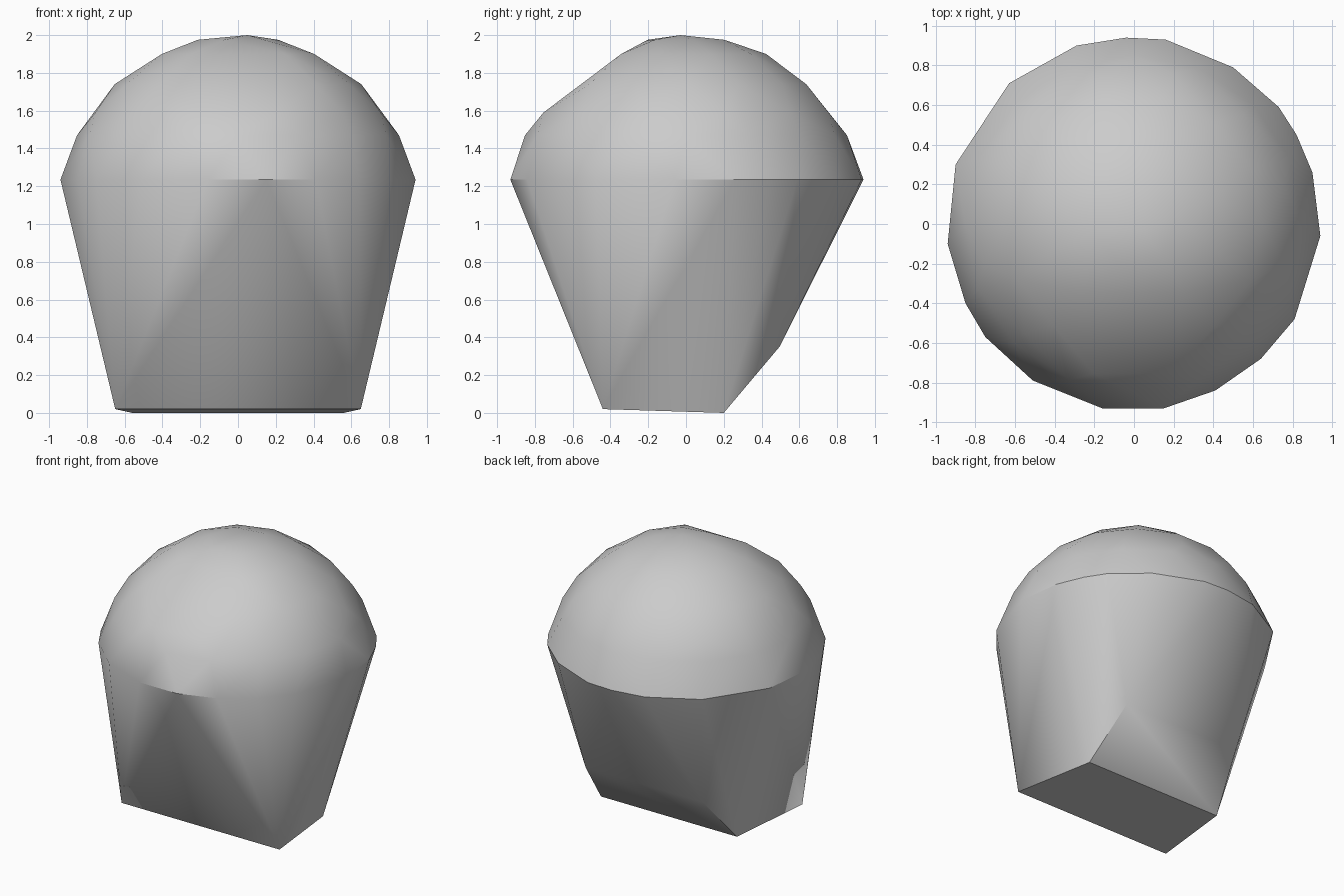
import bpy, bmesh
from math import sin, cos, sqrt, radians, tau

cube = bpy.data.objects.get("Cube")
if cube:
    bpy.data.objects.remove(cube, do_unlink=True)

grey = bpy.data.materials.new("light_grey")
grey.use_nodes = True
colour = (0.6, 0.6, 0.6, 1)
grey.diffuse_color = colour
grey.node_tree.nodes["Principled BSDF"].inputs["Base Color"].default_value = colour

# Irregular rim where the dome meets the tapering sides
rim = [(-.94, -.1), (-.9, .3), (-.63, .71), (-.29, .9), (-.04, .94),
       (.16, .93), (.5, .79), (.73, .59), (.82, .45), (.9, .26),
       (.94, -.06), (.81, -.48), (.64, -.68), (.41, -.84), (.15, -.93),
       (-.16, -.93), (-.51, -.79), (-.75, -.57), (-.85, -.4)]
points = [(x, y, 1.235) for x, y in rim]

# Dome rings on a sphere, with a flatter patch at the front
RADIUS, CENTRE = .95, 1.05
for z, count, turn in ((1.47, 16, 0), (1.59, 12, 15), (1.74, 14, 0),
                       (1.9, 10, 18), (1.975, 6, 10)):
    r = sqrt(RADIUS ** 2 - (z - CENTRE) ** 2)
    for i in range(count):
        a = tau * i / count + radians(turn)
        x, y = r * cos(a), r * sin(a)
        if 1.7 < z < 1.95 and y < -.38 and abs(x) < .4:
            continue
        points.append((x, y, z))
points.append((.05, -.03, 2))

# Base corners and the raised ridge behind them
for side in (-1, 1):
    points += [(side * .65, -.44, .02), (side * .56, .2, 0),
               (side * .48, .495, .35)]

# Wrap every point in one closed convex shell
bm = bmesh.new()
for p in points:
    bm.verts.new(p)
hull = bmesh.ops.convex_hull(bm, input=bm.verts)
loose = [v for v in bm.verts if not v.link_faces]
bmesh.ops.delete(bm, geom=loose, context='VERTS')
bmesh.ops.recalc_face_normals(bm, faces=bm.faces)
mesh = bpy.data.meshes.new("domed_block")
bm.to_mesh(mesh)
bm.free()
mesh.materials.append(grey)
block = bpy.data.objects.new("domed_block", mesh)
bpy.context.collection.objects.link(block)

# Soft dome, crisp rim and base
bpy.ops.object.select_all(action='DESELECT')
block.select_set(True)
bpy.context.view_layer.objects.active = block
bpy.ops.object.shade_smooth_by_angle(angle=radians(30))
